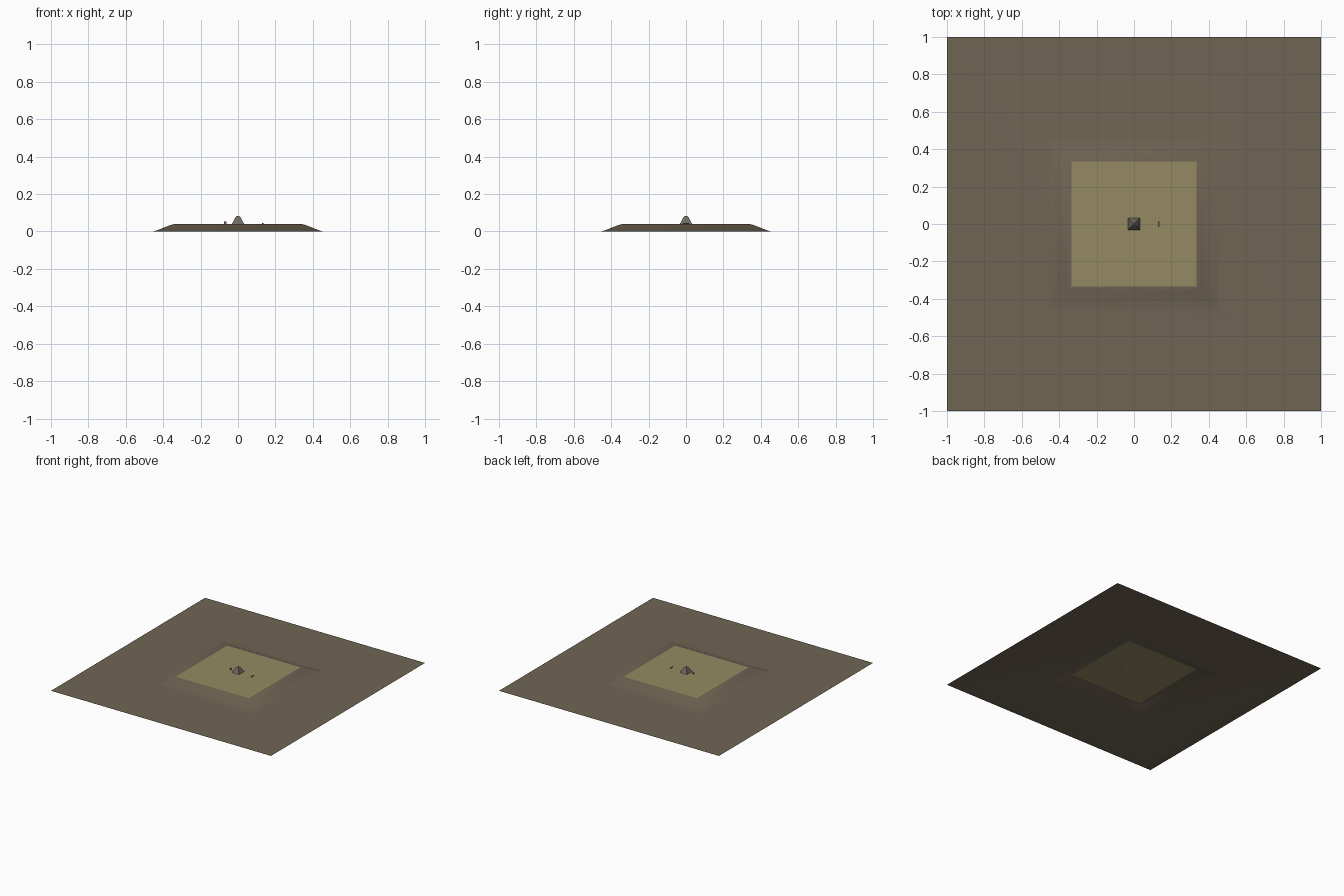
import bpy, bmesh, math

if "Cube" in bpy.data.objects:
    bpy.data.objects.remove(bpy.data.objects["Cube"])


def material(name, rgb):
    # sRGB 0-255 to linear viewport colour
    m = bpy.data.materials.new(name)
    m.diffuse_color = [((c / 255 + 0.055) / 1.055) ** 2.4 for c in rgb] + [1]
    m.use_nodes = True
    m.node_tree.nodes["Principled BSDF"].inputs["Base Color"].default_value = m.diffuse_color
    return m


def square_rings(name, profile, mats, cap_index=0, smooth=False):
    # nested square rings (half-size, height) joined by quads and capped inside
    bm = bmesh.new()
    rings = [[bm.verts.new((sx * r, sy * r, z))
              for sx, sy in ((-1, -1), (1, -1), (1, 1), (-1, 1))] for r, z in profile]
    for a, b in zip(rings, rings[1:]):
        for i in range(4):
            j = (i + 1) % 4
            bm.faces.new((a[i], a[j], b[j], b[i]))
    cap = bm.faces.new(rings[-1])
    cap.material_index = cap_index
    for f in bm.faces:
        f.smooth = smooth
    return finish(name, bm, mats)


def finish(name, bm, mats):
    me = bpy.data.meshes.new(name)
    bm.to_mesh(me)
    bm.free()
    ob = bpy.data.objects.new(name, me)
    bpy.context.collection.objects.link(ob)
    for m in mats:
        me.materials.append(m)
    return ob


def plate(name, centre, size, mat):
    bm = bmesh.new()
    bmesh.ops.create_cube(bm, size=1)
    for v in bm.verts:
        v.co = [c + s * p for c, s, p in zip(centre, size, v.co)]
    return finish(name, bm, [mat])


earth = material("brown earth", (112, 101, 84))
grass = material("dry grass", (147, 138, 98))
stone = material("grey stone", (112, 106, 96))
dark = material("dark wood", (70, 62, 50))

# ground sheet with a raised square plateau
square_rings("ground_plateau",
             [(1, 0), (0.46, 0), (0.445, 0.002), (0.36, 0.035), (0.34, 0.0395), (0.333, 0.04),
              (0.32, 0.04)], [earth, grass], 1, True)
ground = bpy.data.objects["ground_plateau"].data
for f in ground.polygons:
    if max(abs(ground.vertices[v].co.x) for v in f.vertices) < 0.334:
        f.material_index = 1

# small stone pyramid in the middle
square_rings("stone_pyramid", [(0.033, 0.04), (0.014, 0.076), (0.006, 0.084)], [stone])

# small marker posts either side
plate("left_marker", (-0.068, 0, 0.047), (0.012, 0.002, 0.015), stone)
plate("right_marker", (0.132, 0, 0.042), (0.006, 0.03, 0.005), dark)
